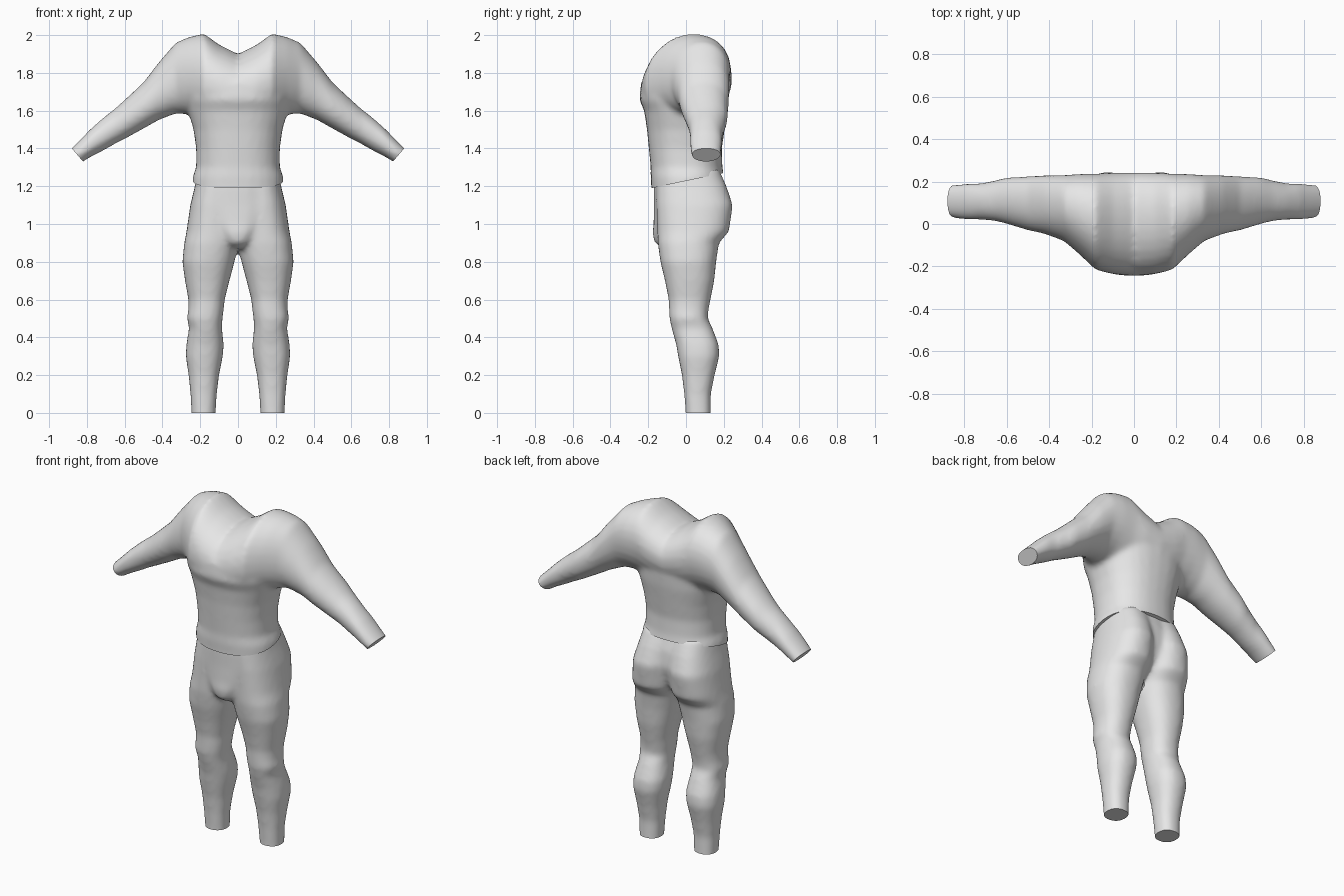
import bpy, bmesh, math
from mathutils import Vector

if "Cube" in bpy.data.objects:
    bpy.data.objects.remove(bpy.data.objects["Cube"])

SIDES = 28
cloth = bpy.data.materials.new("grey_cloth")
cloth.diffuse_color = (0.8, 0.8, 0.8, 1)
cloth.use_nodes = True
cloth.node_tree.nodes["Principled BSDF"].inputs["Base Color"].default_value = cloth.diffuse_color


def oval(a0, a1, b0, b1, power=2.3):
    """Rounded outline filling the box a0..a1 by b0..b1."""
    pts = []
    for i in range(SIDES):
        t = 2 * math.pi * i / SIDES
        c, s = math.cos(t), math.sin(t)
        u = math.copysign(abs(c) ** (2 / power), c)
        v = math.copysign(abs(s) ** (2 / power), s)
        pts.append(((a0 + a1) / 2 + u * (a1 - a0) / 2, (b0 + b1) / 2 + v * (b1 - b0) / 2))
    return pts


def loft(bm, rings):
    """Skin a closed tube through rings of points."""
    loops = [[bm.verts.new(p) for p in ring] for ring in rings]
    faces = [bm.faces.new(loops[0]), bm.faces.new(loops[-1])]
    for a, b in zip(loops, loops[1:]):
        for i in range(SIDES):
            j = (i + 1) % SIDES
            faces.append(bm.faces.new((a[i], a[j], b[j], b[i])))
    bmesh.ops.recalc_face_normals(bm, faces=faces)


def upright(bm, rows, side=1):
    """Loft of level sections given as z, x0, x1, y0, y1."""
    loft(bm, [[(side * x, y, z) for x, y in oval(x0, x1, y0, y1)]
              for z, x0, x1, y0, y1 in rows])


def garment(name, bm, cuts):
    """Fuse the lofts into one soft skin, then trim its openings flat."""
    me = bpy.data.meshes.new(name)
    bm.to_mesh(me)
    bm.free()
    ob = bpy.data.objects.new(name, me)
    bpy.context.collection.objects.link(ob)
    remesh = ob.modifiers.new("fuse", 'REMESH')
    remesh.mode = 'VOXEL'
    remesh.voxel_size = 0.014
    smooth = ob.modifiers.new("soften", 'SMOOTH')
    smooth.factor = 0.5
    smooth.iterations = 9
    dg = bpy.context.evaluated_depsgraph_get()
    out = bmesh.new()
    out.from_mesh(bpy.data.meshes.new_from_object(ob.evaluated_get(dg)))
    ob.modifiers.clear()
    for co, no in cuts:
        bmesh.ops.bisect_plane(out, geom=out.verts[:] + out.edges[:] + out.faces[:],
                               plane_co=Vector(co), plane_no=Vector(no).normalized(),
                               clear_outer=True)
        bmesh.ops.holes_fill(out, edges=[e for e in out.edges if e.is_boundary], sides=0)
    bmesh.ops.recalc_face_normals(out, faces=out.faces[:])
    out.to_mesh(me)
    out.free()
    me.materials.clear()
    me.materials.append(cloth)
    bpy.ops.object.select_all(action='DESELECT')
    ob.select_set(True)
    bpy.context.view_layer.objects.active = ob
    bpy.ops.object.shade_smooth_by_angle(angle=math.radians(40))
    return ob


# Shirt trunk: z, half width, front, back
trunk = [(1.10, .238, -.182, .195), (1.20, .242, -.184, .198), (1.25, .24, -.188, .202),
         (1.30, .222, -.187, .193), (1.40, .222, -.197, .19), (1.50, .236, -.207, .205),
         (1.60, .265, -.222, .22), (1.66, .275, -.248, .225), (1.75, .265, -.238, .23),
         (1.82, .25, -.18, .22)]
# Shoulders and sleeves: x, bottom, top, front, back
sleeve = [(0, 1.55, 1.90, -.24, .24), (.10, 1.55, 1.95, -.235, .24),
          (.18, 1.55, 2.008, -.215, .235), (.26, 1.58, 1.99, -.14, .235),
          (.33, 1.585, 1.96, -.08, .23), (.42, 1.55, 1.855, -.047, .23),
          (.50, 1.505, 1.75, -.03, .225), (.60, 1.45, 1.657, 0, .22),
          (.65, 1.425, 1.612, .013, .207), (.72, 1.385, 1.557, .02, .192),
          (.78, 1.355, 1.503, .02, .192), (.82, 1.33, 1.462, .023, .188),
          (.88, 1.298, 1.402, .033, .182), (.95, 1.262, 1.333, .043, .176)]

bm = bmesh.new()
upright(bm, [(z, -w, w, y0, y1) for z, w, y0, y1 in trunk])
rings = []
for x, z0, z1, y0, y1 in [(-r[0], *r[1:]) for r in sleeve[:0:-1]] + sleeve:
    lean = 0.2 * max(0, 1 - abs(x) / 0.5)          # chest slopes back to the neck
    mid = (z0 + z1) / 2
    rings.append([(x, y + lean * (z - mid), z) for y, z in oval(y0, y1, z0, z1, 2.1)])
loft(bm, rings)
hem = ((0, 0, 1.228), (0, .21, -1))
wrists = [((s * .85, .1, 1.365), (s * .07, 0, -.06)) for s in (1, -1)]
garment("shirt", bm, [hem] + wrists)

# Trouser leg: z, inner x, outer x, front, back
leg = [(-.06, .118, .247, -.002, .132), (0, .118, .247, -.002, .132), (.10, .112, .252, -.01, .132),
       (.20, .10, .262, -.022, .152), (.30, .08, .277, -.042, .177), (.36, .075, .274, -.052, .174),
       (.45, .085, .259, -.077, .14), (.50, .082, .27, -.088, .115), (.55, .075, .263, -.09, .12),
       (.60, .07, .263, -.092, .13), (.70, .045, .281, -.112, .15), (.80, .018, .295, -.136, .16),
       (.90, -.005, .285, -.15, .175), (.96, -.01, .273, -.152, .228), (1.10, -.01, .253, -.157, .248),
       (1.20, -.01, .229, -.157, .215), (1.29, -.01, .212, -.15, .175)]
# Hips joining both legs: z, half width, front, back
hips = [(.87, .04, -.12, .02), (.90, .08, -.167, .08), (.95, .12, -.178, .14),
        (1.00, .18, -.172, .18), (1.10, .235, -.17, .21), (1.20, .225, -.172, .20),
        (1.29, .212, -.16, .17)]

bm = bmesh.new()
for side in (1, -1):
    upright(bm, leg, side)
upright(bm, [(z, -w, w, y0, y1) for z, w, y0, y1 in hips])
garment("trousers", bm, [((0, 0, 0), (0, 0, -1))])
